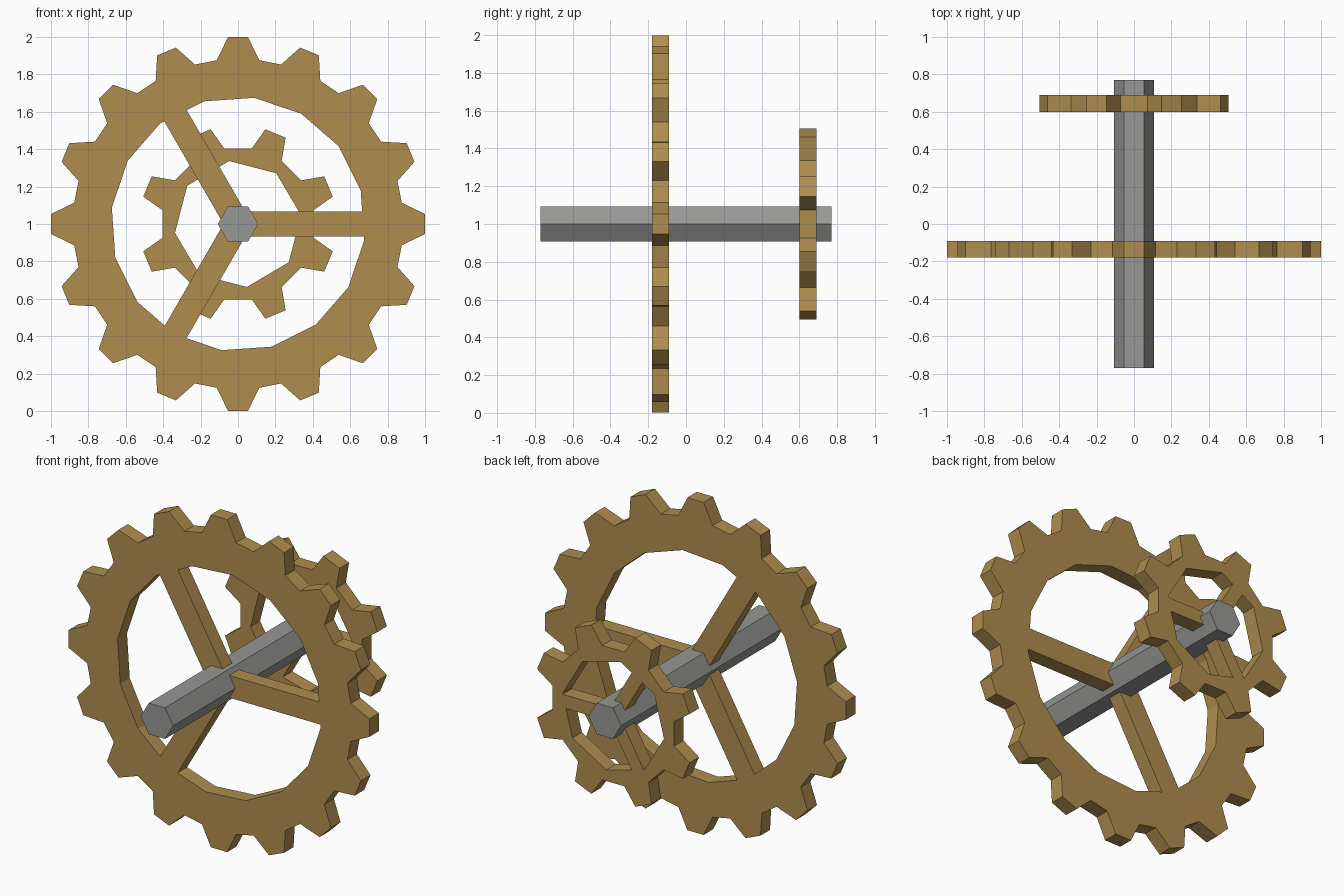
import bpy
import bmesh
from math import sin, cos, pi, asin, sqrt, radians
from mathutils import Vector

cube = bpy.data.objects.get("Cube")
if cube:
    bpy.data.objects.remove(cube)


def material(name, rgb):
    m = bpy.data.materials.new(name)
    m.use_nodes = True
    m.diffuse_color = (*rgb, 1)
    m.node_tree.nodes["Principled BSDF"].inputs["Base Color"].default_value = (*rgb, 1)
    return m


brass = material("brass", (0.43, 0.27, 0.08))
steel = material("steel", (0.31, 0.31, 0.30))
AXLE_Z = 1.0


def polar(r, a):
    return r * cos(a), r * sin(a)


def tooth_outline(teeth, phase, tip, tip_half, root, root_half):
    """Closed outline with four points per tapered tooth."""
    points = []
    for i in range(teeth):
        a = phase + i * 2 * pi / teeth
        points += [polar(root, a - root_half), polar(tip, a - tip_half),
                   polar(tip, a + tip_half), polar(root, a + root_half)]
    return points


def spoke_windows(sides, phase, radius, half_width, spokes=3):
    """Openings between the spokes, bounded by a faceted rim."""
    step, sector = 2 * pi / sides, 2 * pi / spokes

    def rim(a):
        return radius * cos(step / 2) / cos((a - phase) % step - step / 2)

    def meet(a, side):
        b = a
        for _ in range(12):
            b = a + side * asin(half_width / rim(b))
        return b

    windows = []
    for i in range(spokes):
        a = i * sector
        start, end = meet(a, 1), meet(a + sector, -1)
        corners = [phase + k * step for k in range(-sides, 2 * sides)]
        arc = [start] + [c for c in corners if start < c < end] + [end]
        inner = polar(half_width / sin(sector / 2), a + sector / 2)
        windows.append([inner] + [polar(rim(c), c) for c in arc])
    return windows


def gear(name, outline, windows, y_front, y_back):
    """Flat plate with cut windows, given thickness along the axle."""
    bm = bmesh.new()
    edges = []
    for loop in [outline] + windows:
        verts = [bm.verts.new((x, y_front, z + AXLE_Z)) for x, z in loop]
        edges += [bm.edges.new((v, verts[i - 1])) for i, v in enumerate(verts)]
    bmesh.ops.triangle_fill(bm, edges=edges, use_beauty=True, normal=(0, -1, 0))
    grown = bmesh.ops.extrude_face_region(bm, geom=bm.faces[:], use_keep_orig=True)
    moved = [g for g in grown["geom"] if isinstance(g, bmesh.types.BMVert)]
    bmesh.ops.translate(bm, verts=moved, vec=Vector((0, y_back - y_front, 0)))
    bmesh.ops.recalc_face_normals(bm, faces=bm.faces[:])
    return add_object(name, bm, brass)


def add_object(name, bm, mat):
    mesh = bpy.data.meshes.new(name)
    bm.to_mesh(mesh)
    bm.free()
    mesh.materials.append(mat)
    obj = bpy.data.objects.new(name, mesh)
    bpy.context.collection.objects.link(obj)
    return obj


# Large wheel
gear("large_gear",
     tooth_outline(16, 0, 1.0, radians(3.1), 0.883, radians(7.4)),
     spoke_windows(16, radians(15.2), 0.68, 0.067),
     -0.18, -0.09)

# Small wheel
gear("small_gear",
     tooth_outline(8, radians(22.5), 0.527, radians(6.4), 0.41, radians(12.2)),
     spoke_windows(8, radians(8), 0.34, 0.04),
     0.60, 0.69)

# Hexagonal axle
bm = bmesh.new()
ring = [bm.verts.new((x, -0.77, z + AXLE_Z))
        for x, z in (polar(0.108, i * pi / 3) for i in range(6))]
cap = bm.faces.new(ring)
grown = bmesh.ops.extrude_face_region(bm, geom=[cap], use_keep_orig=True)
moved = [g for g in grown["geom"] if isinstance(g, bmesh.types.BMVert)]
bmesh.ops.translate(bm, verts=moved, vec=Vector((0, 1.54, 0)))
bmesh.ops.recalc_face_normals(bm, faces=bm.faces[:])
add_object("axle", bm, steel)
